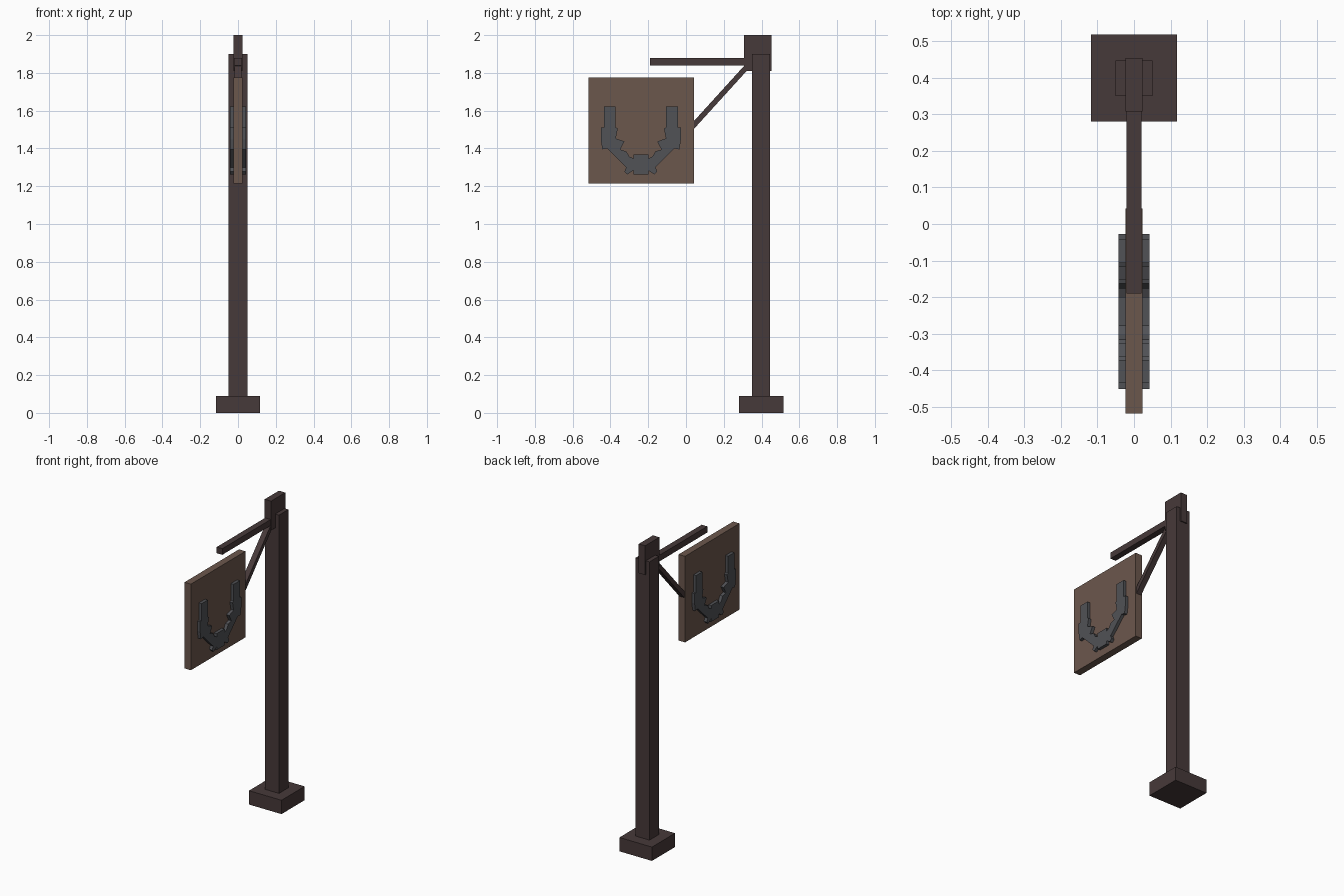
import bpy
import bmesh
from math import atan2
from mathutils import Vector

default = bpy.data.objects.get("Cube")
if default:
    bpy.data.objects.remove(default, do_unlink=True)


def make_material(name, rgb):
    mat = bpy.data.materials.new(name)
    mat.use_nodes = True
    mat.diffuse_color = (*rgb, 1)
    mat.node_tree.nodes["Principled BSDF"].inputs["Base Color"].default_value = (*rgb, 1)
    return mat


dark_wood = make_material("dark wood", (0.062, 0.041, 0.041))
board_wood = make_material("board wood", (0.148, 0.095, 0.073))
iron = make_material("iron", (0.082, 0.084, 0.093))


def add_object(name, bm, mat):
    bmesh.ops.recalc_face_normals(bm, faces=bm.faces)
    mesh = bpy.data.meshes.new(name)
    bm.to_mesh(mesh)
    bm.free()
    mesh.materials.append(mat)
    obj = bpy.data.objects.new(name, mesh)
    bpy.context.collection.objects.link(obj)
    return obj


def box(name, half_width, y_range, z_range, mat):
    """Box centred on x = 0, given its extent in y and z."""
    bm = bmesh.new()
    bmesh.ops.create_cube(bm, size=1)
    (y0, y1), (z0, z1) = y_range, z_range
    bmesh.ops.scale(bm, vec=(2 * half_width, y1 - y0, z1 - z0), verts=bm.verts)
    obj = add_object(name, bm, mat)
    obj.location = (0, (y0 + y1) / 2, (z0 + z1) / 2)
    return obj


def beam(name, start, end, half_width, thickness, mat):
    """Square beam between two points in the y-z plane."""
    start, end = Vector((0, *start)), Vector((0, *end))
    span = end - start
    half = span.length / 2
    obj = box(name, half_width, (-half, half), (-thickness / 2, thickness / 2), mat)
    obj.location = (start + end) / 2
    obj.rotation_euler.x = atan2(span.z, span.y)
    return obj


# Post with its foot and cap
box("base", 0.117, (0.28, 0.517), (0, 0.09), dark_wood)
box("post", 0.05, (0.35, 0.446), (0.09, 1.9), dark_wood)
box("post_cap", 0.023, (0.307, 0.453), (1.81, 2), dark_wood)

# Arm and diagonal brace
box("arm", 0.02, (-0.19, 0.31), (1.84, 1.88), dark_wood)
beam("brace", (0.0, 1.478), (0.33, 1.841), 0.018, 0.028, dark_wood)

# Sign board
box("sign_board", 0.023, (-0.517, 0.043), (1.215, 1.775), board_wood)

# Stepped horseshoe: half outline as (offset from centre, height), mirrored
outer = [(.196, 1.622), (.196, 1.51), (.212, 1.51), (.212, 1.447),
         (.204, 1.395), (.178, 1.4), (.077, 1.3), (.087, 1.278),
         (.072, 1.262), (.04, 1.283), (.04, 1.262)]
inner = [(.04, 1.368), (.04, 1.347), (.061, 1.357), (.077, 1.384),
         (.109, 1.394), (.087, 1.437), (.133, 1.453), (.122, 1.506),
         (.133, 1.511), (.133, 1.622)]


def mirrored(points):
    return [(-d, z) for d, z in reversed(points)]


outline = outer + mirrored(outer) + mirrored(inner) + inner
centre, depth = -0.239, 0.043
bm = bmesh.new()
face = bm.faces.new([bm.verts.new((-depth, centre + d, z)) for d, z in outline])
result = bmesh.ops.extrude_face_region(bm, geom=[face], use_keep_orig=True)
moved = [v for v in result["geom"] if isinstance(v, bmesh.types.BMVert)]
bmesh.ops.translate(bm, vec=(2 * depth, 0, 0), verts=moved)
add_object("horseshoe", bm, iron)
